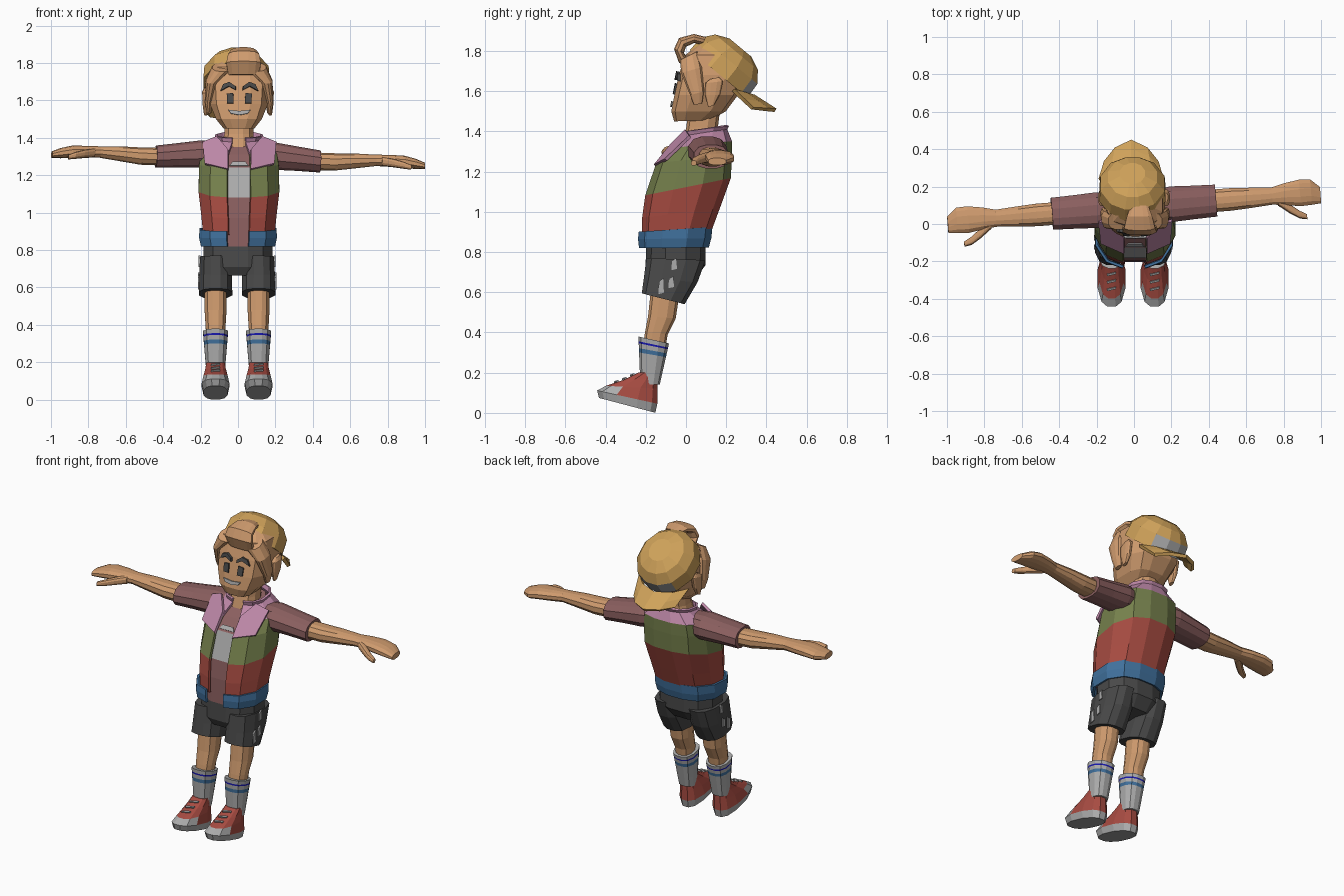
import bpy, bmesh, math
from mathutils import Vector, Matrix

if "Cube" in bpy.data.objects:
    bpy.data.objects.remove(bpy.data.objects["Cube"])


def material(name, hexcode):
    srgb = [int(hexcode[i:i + 2], 16) / 255 for i in (0, 2, 4)]
    col = [c / 12.92 if c < 0.04 else ((c + 0.055) / 1.055) ** 2.4 for c in srgb] + [1]
    m = bpy.data.materials.new(name)
    m.use_nodes = True
    m.diffuse_color = col
    m.node_tree.nodes["Principled BSDF"].inputs["Base Color"].default_value = col
    return m


SKIN = material("skin tan", "CF9B6E")
YELLOW = material("cap yellow", "CFA25A")
PINK = material("collar pink", "BE88A8")
MAROON = material("shirt maroon", "8C6060")
GREEN = material("jacket green", "75804C")
RED = material("jacket red", "A84C42")
BLUE = material("hem blue", "40709C")
DARK = material("dark grey", "494949")
GREY = material("light grey", "ACACAC")
NAVY = material("deep blue", "1818B0")

HALF = [12, 40, 75, 105, 140, 168]
ANGLES = [math.radians(a) for a in HALF + [360 - a for a in reversed(HALF)]]


def finish(name, bm, mats, thick=0, xform=None):
    bmesh.ops.recalc_face_normals(bm, faces=bm.faces)
    if xform:
        bm.transform(xform)
    me = bpy.data.meshes.new(name)
    bm.to_mesh(me)
    bm.free()
    for m in mats:
        me.materials.append(m)
    ob = bpy.data.objects.new(name, me)
    bpy.context.scene.collection.objects.link(ob)
    if thick:
        mod = ob.modifiers.new("thickness", "SOLIDIFY")
        mod.thickness, mod.offset = thick, 0
    return ob


def ring(cx, hw, yf, zf, yb, zb):
    """Cross-section given by its front point, back point and half width."""
    f, b = Vector((cx, yf, zf)), Vector((cx, yb, zb))
    return (f + b) / 2, Vector((hw, 0, 0)), (b - f) / 2


def arm_ring(s, x, y, z, ry, rz):
    return Vector((s * x, y, z)), Vector((0, ry, 0)), Vector((0, 0, rz))


def loft(name, rings, mats, bands=None, e=0.8, gap=False, rule=None, xform=None):
    """Skin superellipse rings; bands gives a material slot per segment."""
    bm = bmesh.new()
    power = lambda v: math.copysign(abs(v) ** e, v)
    rows = [[bm.verts.new(c + u * power(math.sin(a)) - v * power(math.cos(a))) for a in ANGLES]
            for c, u, v in rings]
    n = len(ANGLES)
    for i in range(len(rows) - 1):
        for k in range(n - 1 if gap else n):
            j = (k + 1) % n
            f = bm.faces.new((rows[i][k], rows[i][j], rows[i + 1][j], rows[i + 1][k]))
            slot = bands[i] if bands else 0
            f.material_index = rule(i, f.calc_center_median(), slot) if rule else slot
    if not gap:
        for row, slot in ((rows[0], 0), (rows[-1], -1)):
            bm.faces.new(row).material_index = bands[slot] if bands else 0
    return finish(name, bm, mats, 0.014 if gap else 0, xform)


def plate(name, pts, mat, thick=0.009):
    bm = bmesh.new()
    bm.faces.new([bm.verts.new(p) for p in pts])
    return finish(name, bm, [mat], thick)


# Open jacket, hem band and the shirt inside
body = [(.19, -.215, .88, .12, .90), (.20, -.215, .97, .165, 1.02),
        (.215, -.20, 1.08, .22, 1.17), (.212, -.145, 1.24, .225, 1.28),
        (.20, -.08, 1.31, .225, 1.35), (.12, -.005, 1.375, .20, 1.41),
        (.125, -.01, 1.40, .21, 1.43)]
loft("jacket", [ring(.005, *b) for b in body], [RED, GREEN, PINK], [0, 0, 1, 1, 2, 2], gap=True)
hem = [(.197, -.23, .82, .11, .825), (.207, -.235, .865, .122, .87), (.205, -.232, .90, .128, .925)]
loft("jacket_hem", [ring(0, *h) for h in hem], [BLUE], gap=True)
shirt = [(hw - .018, yf + .016, zf, yb - .02, zb) for hw, yf, zf, yb, zb in body[:-1]]
shirt[0] = (.18, -.205, .82, .10, .83)
loft("shirt", [ring(.005, *r) for r in shirt], [MAROON, GREY],
     rule=lambda i, c, s: 1 if i == 2 and c.y < -.1 else 0)
plate("shirt_print_tip", [(-.045, -.119, 1.25), (.055, -.119, 1.25), (.04, -.103, 1.27), (-.03, -.103, 1.27)], GREY)
loft("neck", [ring(0, .09, -.02, 1.34, .16, 1.38), ring(.005, .08, 0, 1.42, .16, 1.42),
              ring(.005, .08, .01, 1.5, .17, 1.5)], [SKIN])

# Arms lean with the turned shoulders
TURN = (Matrix.Translation((0, .09, 1.3)) @ Matrix.Rotation(.08, 4, "Z")
        @ Matrix.Rotation(.03, 4, "Y") @ Matrix.Translation((0, -.09, -1.3)))
for s, side in ((1, "left_"), (-1, "right_")):
    loft(side + "sleeve", [arm_ring(s, *r) for r in (
        (.12, .09, 1.31, .085, .07), (.2, .09, 1.308, .098, .074), (.32, .09, 1.298, .092, .066),
        (.44, .09, 1.287, .088, .06))], [MAROON], xform=TURN)
    loft(side + "arm", [arm_ring(s, *r) for r in (
        (.40, .09, 1.287, .062, .048), (.52, .09, 1.287, .062, .047), (.62, .09, 1.295, .056, .041),
        (.74, .09, 1.302, .047, .031), (.81, .095, 1.302, .06, .032), (.89, .095, 1.30, .073, .032),
        (.95, .095, 1.29, .07, .028), (1, .075, 1.28, .045, .018))], [SKIN], xform=TURN)
    loft(side + "thumb", [arm_ring(s, *r) for r in (
        (.77, .065, 1.298, .03, .026), (.83, .015, 1.29, .026, .023), (.88, -.02, 1.28, .022, .019),
        (.92, -.035, 1.27, .014, .013))], [SKIN], xform=TURN)
    # Collar lapel
    plate(side + "lapel", [(s * x + .008, y, z) for x, y, z in (
        (.06, -.07, 1.335), (.12, .0, 1.405), (.195, .02, 1.375), (.185, -.10, 1.26), (.06, -.155, 1.23))],
        PINK, .016)

# Shorts
loft("shorts_hips", [ring(0, .16, -.18, .665, .05, .67), ring(0, .19, -.205, .71, .10, .735),
                     ring(0, .19, -.20, .83, .10, .84)], [DARK])
for s, side in ((1, "left_"), (-1, "right_")):
    cx = s * .115 - .005
    loft(side + "shorts_leg", [ring(cx, .092, -.222, .595, -.005, .54), ring(cx, .09, -.212, .67, .06, .65),
                               ring(cx, .085, -.2, .77, .1, .76)], [DARK])
    for i, (y, z, h) in enumerate(((-.125, .63, .04), (-.075, .65, .03), (-.06, .74, .03))):
        out = cx + s * (.0905 if z < .7 else .086)
        plate(f"{side}shorts_patch_{i}", [(out, y - .012, z - h), (out, y + .015, z - h * .8),
                                          (out, y + .012, z + h), (out, y - .01, z + h * .6)], GREY)
    # Bare leg, striped sock
    loft(side + "leg", [ring(cx, .05, -.215, .33, -.10, .33), ring(cx, .055, -.205, .40, -.09, .39),
                        ring(cx, .06, -.19, .48, -.05, .47), ring(cx, .062, -.175, .62, -.03, .60)], [SKIN])
    low, high = (.05, -.228, .14, -.13, .14), (.069, -.238, .38, -.083, .345)
    steps = (0, .3, .67, .76, .86, .9, 1)
    loft(side + "sock", [ring(cx, *[a + (b - a) * t for a, b in zip(low, high)]) for t in steps],
         [GREY, BLUE, NAVY], [0, 0, 1, 0, 2, 0])
    # Shoe with pale sole and toe cap, toe tipped up
    loft(side + "shoe", [ring(cx, *r) for r in (
        (.066, -.435, .075, -.15, 0), (.076, -.445, .112, -.14, .045), (.066, -.40, .135, -.14, .12),
        (.056, -.31, .165, -.142, .17), (.05, -.24, .2, -.14, .2))], [GREY, RED], [0, 1, 1, 1],
        rule=lambda i, c, slot: 0 if i == 1 and c.y < -.36 else slot)
    for i, (y, z) in enumerate(((-.35, .155), (-.31, .17), (-.27, .188))):
        plate(f"{side}lace_{i}", [(cx + x, y + dy, z + dy * .4) for x, dy in (
            (-.025, -.008), (.025, .004), (.025, .014), (-.025, .002))], GREY)

# Head
loft("head", [ring(.005, *r) for r in (
    (.085, -.06, 1.45, .12, 1.455), (.125, -.075, 1.50, .20, 1.50), (.158, -.06, 1.58, .26, 1.58),
    (.165, -.038, 1.68, .29, 1.68), (.15, -.005, 1.78, .24, 1.78), (.09, .06, 1.83, .18, 1.83))], [SKIN], e=.62)
for s, side in ((1, "left_"), (-1, "right_")):
    loft(side + "ear", [ring(s * .172, *r) for r in (
        (.01, .11, 1.52, .14, 1.53), (.018, .095, 1.58, .17, 1.58), (.02, .095, 1.64, .185, 1.65),
        (.01, .12, 1.66, .165, 1.67))], [SKIN])
    loft(side + "hair_lock", [ring(s * x + .006, *r) for x, *r in (
        (.09, .055, -.03, 1.755, .06, 1.80), (.145, .034, -.025, 1.69, .08, 1.72),
        (.165, .02, .02, 1.58, .09, 1.6), (.16, .012, .04, 1.53, .08, 1.54))], [SKIN])
loft("hair_quiff", [ring(.03, *r) for r in (
    (.085, -.035, 1.74, .03, 1.73), (.095, -.06, 1.81, -.01, 1.79), (.085, -.035, 1.865, .0, 1.82),
    (.07, .04, 1.885, .04, 1.84), (.05, .1, 1.87, .08, 1.83))], [SKIN])


# Face details follow the sloping front of the head
def on_face(pts):
    return [(x + .007, -.079 + (z - 1.5) * .2 + .4 * max(0, abs(x) - .06), z) for x, z in pts]


for s, side in ((1, "left_"), (-1, "right_")):
    plate(side + "eye", on_face([(s * x, z) for x, z in (
        (.03, 1.585), (.065, 1.585), (.067, 1.635), (.033, 1.64))]), DARK)
    plate(side + "eyebrow", on_face([(s * x, z) for x, z in (
        (.018, 1.655), (.055, 1.675), (.1, 1.65), (.085, 1.685), (.052, 1.698), (.02, 1.675))]), DARK, .02)
plate("teeth", on_face([(-.06, 1.55), (-.045, 1.53), (0, 1.522), (.045, 1.53), (.06, 1.55), (0, 1.543)]), GREY)

# Backwards cap: dome on a tilted rim, grey panel at the back
mid, along, up = Vector((-.008, .165, 1.69)), Vector((0, .77, -.64)), Vector((0, .64, .77))
dome = [(mid + up * h, Vector((.183 * k, 0, 0)), along * .19 * k)
        for h, k in ((-.005, 1), (.08, .97), (.135, .74), (.165, .38))]
loft("cap", dome, [YELLOW, GREY], e=.95,
     rule=lambda i, c, s: 1 if i == 0 and c.y > .27 and c.z < 1.7 else 0)

# Brim, arched across its width
bm = bmesh.new()
rows = []
for reach in (0, .55, 1):
    rows.append([])
    for t in (-1, -.6, 0, .6, 1):
        y = .335 - .1 * t * t + reach * (.11 - .015 * t * t)
        z = 1.575 + .03 * t * t - reach * .07 - .02 * t * t * reach
        rows[-1].append(bm.verts.new((-.015 + t * (.17 - .03 * reach), y, z)))
for a, b in zip(rows, rows[1:]):
    for k in range(4):
        bm.faces.new((a[k], a[k + 1], b[k + 1], b[k]))
finish("cap_brim", bm, [YELLOW], .02)
